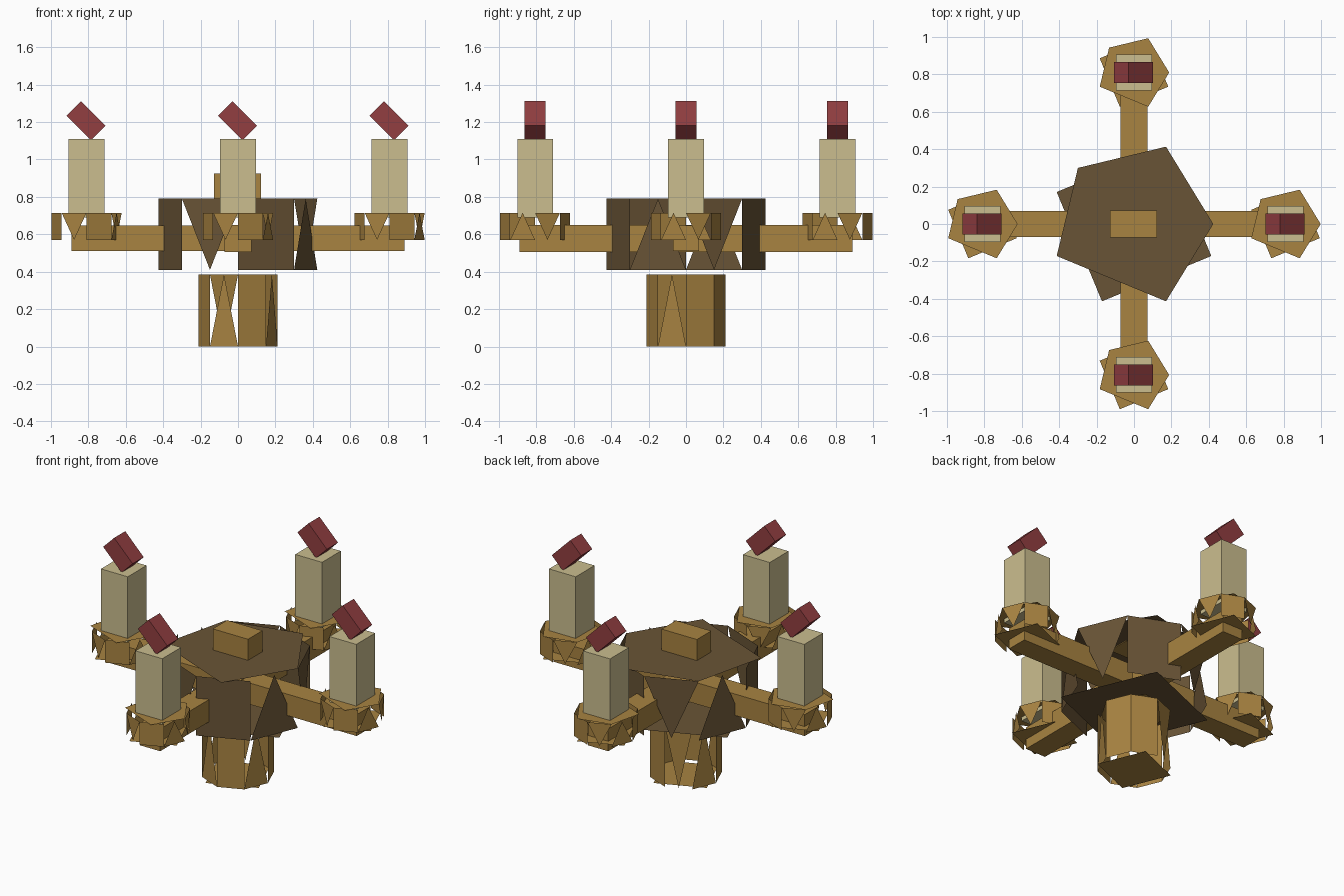
import bpy, bmesh, math
from mathutils import Matrix

if "Cube" in bpy.data.objects:
    bpy.data.objects.remove(bpy.data.objects["Cube"])


def srgb(r, g, b):
    def lin(c):
        c /= 255
        return c / 12.92 if c <= 0.04045 else ((c + 0.055) / 1.055) ** 2.4
    return (lin(r), lin(g), lin(b), 1)


def material(name, rgb):
    m = bpy.data.materials.new(name)
    m.diffuse_color = srgb(*rgb)
    m.use_nodes = True
    m.node_tree.nodes["Principled BSDF"].inputs["Base Color"].default_value = m.diffuse_color
    return m


gold = material("gold_wood", (168, 131, 65))
brown = material("dark_brown", (105, 84, 54))
cream = material("cream_wax", (203, 190, 143))
red = material("red_flame", (146, 62, 65))


def finish(name, bm, mat):
    me = bpy.data.meshes.new(name)
    bm.to_mesh(me)
    bm.free()
    me.materials.append(mat)
    ob = bpy.data.objects.new(name, me)
    bpy.context.collection.objects.link(ob)
    return ob


def box(name, center, size, mat, tilt=0):
    bm = bmesh.new()
    bmesh.ops.create_cube(bm, size=1)
    bmesh.ops.transform(bm, matrix=Matrix.Translation(center)
                        @ Matrix.Rotation(tilt, 4, 'Y')
                        @ Matrix.Diagonal((*size, 1)), verts=bm.verts)
    return finish(name, bm, mat)


def drum(name, cx, cy, z0, z1, r, walls, mat):
    """Faceted drum: eight wall panels (F full, U / D triangle pointing up / down),
    a five-cornered lid and a four-cornered base."""
    bm = bmesh.new()

    def ring(deg, radius, z):
        a = math.radians(deg)
        return (cx + radius * math.cos(a), cy + radius * math.sin(a), z)

    def face(points):
        bm.faces.new([bm.verts.new(p) for p in points])

    rim = r * 1.055
    for k, kind in enumerate(walls):
        a, b = 45 * k, 45 * k + 45
        mid = r * math.cos(math.radians(22.5))
        if kind == "F":
            face([ring(a, r, z0), ring(b, r, z0), ring(b, r, z1), ring(a, r, z1)])
        elif kind == "U":
            face([ring(a, r, z0), ring(b, r, z0), ring(a + 22.5, mid, z1)])
        else:
            face([ring(a + 22.5, mid, z0), ring(b, r, z1), ring(a, r, z1)])
    face([ring(0, r, z1), ring(67.5, rim, z1), ring(135, r, z1),
          ring(202.5, rim, z1), ring(292.5, rim, z1)])
    face([ring(d, rim, z0) for d in (337.5, 247.5, 157.5, 67.5)])
    return finish(name, bm, mat)


# Central column, hub and top knob
drum("column", 0, 0, 0, 0.385, 0.212, "FFDUFUFU", gold)
drum("hub", 0, 0, 0.41, 0.79, 0.424, "DFDUFDFU", brown)
box("top_knob", (-0.003, 0, 0.855), (0.25, 0.145, 0.14), gold)

# Crossed arms
box("arm_sideways", (0, 0, 0.578), (1.78, 0.14, 0.137), gold)
box("arm_lengthways", (0, 0, 0.578), (0.144, 1.78, 0.143), gold)

# Cup, candle and flame at each arm end
for side, x, y in (("right", 0.81, 0), ("left", -0.81, 0),
                   ("back", 0, 0.81), ("front", 0, -0.807)):
    drum("cup_" + side, x, y, 0.57, 0.715, 0.188, "DFDUFDFU", gold)
    box("candle_" + side, (x, y, 0.9), (0.19, 0.19, 0.42), cream)
    box("flame_" + side, (x - 0.002, y, 1.207), (0.185, 0.112, 0.11), red,
        math.radians(45))
